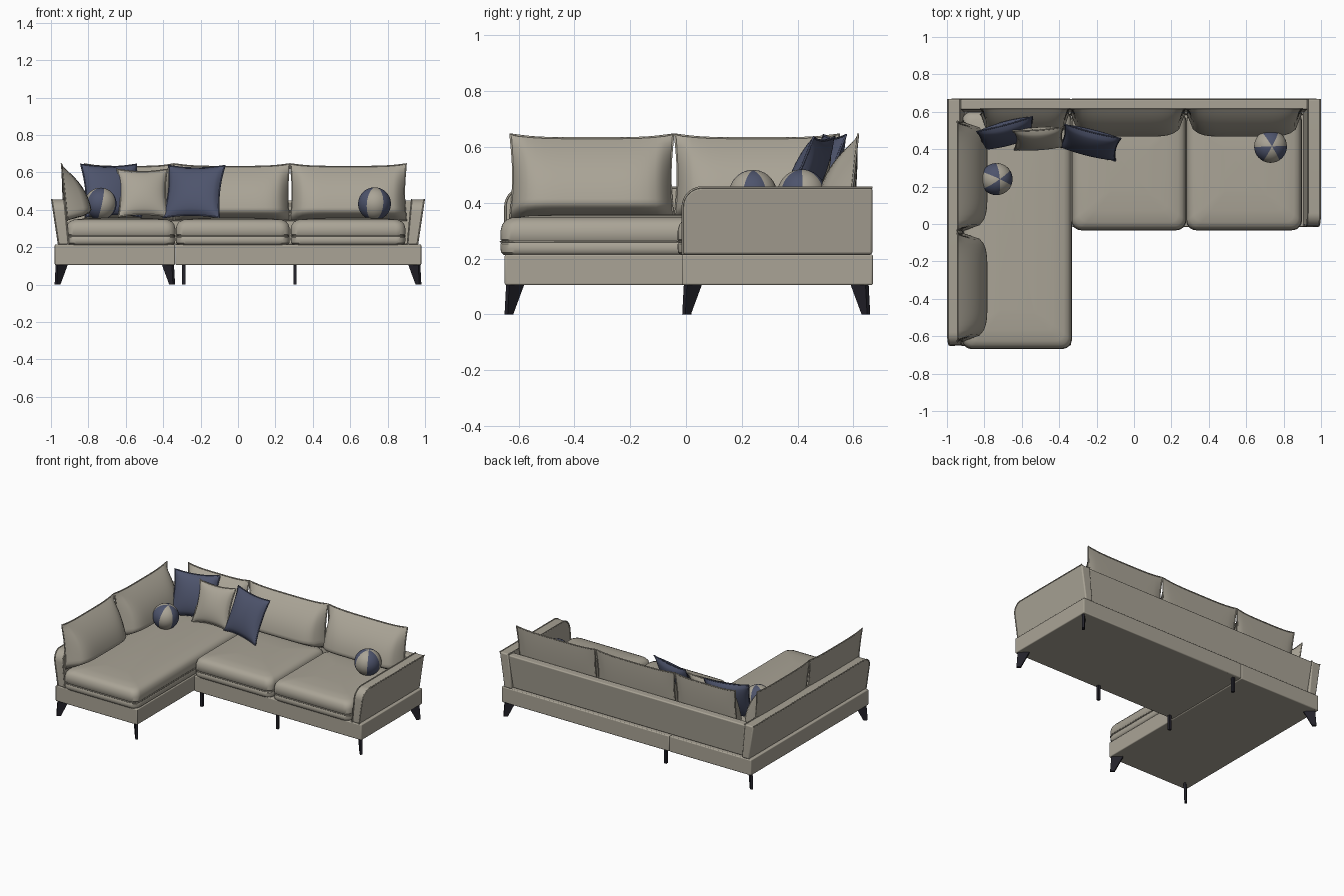
import bpy, bmesh, math
from mathutils import Matrix, Vector

cube = bpy.data.objects.get("Cube")
if cube:
    bpy.data.objects.remove(cube)


def material(name, rgb):
    m = bpy.data.materials.new(name)
    m.use_nodes = True
    m.diffuse_color = (*rgb, 1)
    m.node_tree.nodes["Principled BSDF"].inputs["Base Color"].default_value = (*rgb, 1)
    return m


BEIGE = material("beige fabric", (0.40, 0.37, 0.305))
NAVY = material("navy fabric", (0.075, 0.088, 0.15))
DARK = material("dark leg", (0.016, 0.015, 0.022))


def finish(name, bm, mats, bevel=0, angle=40):
    bmesh.ops.recalc_face_normals(bm, faces=bm.faces)
    me = bpy.data.meshes.new(name)
    bm.to_mesh(me)
    bm.free()
    ob = bpy.data.objects.new(name, me)
    bpy.context.collection.objects.link(ob)
    for m in mats:
        me.materials.append(m)
    if bevel:
        mod = ob.modifiers.new("Bevel", "BEVEL")
        mod.width, mod.segments = bevel, 3
        mod.limit_method = "ANGLE"
    bpy.ops.object.select_all(action="DESELECT")
    ob.select_set(True)
    bpy.context.view_layer.objects.active = ob
    bpy.ops.object.shade_smooth_by_angle(angle=math.radians(angle))
    return ob


def loft(name, rings, mat, bevel=0):
    """Skin a stack of closed rings and cap both ends."""
    bm = bmesh.new()
    vs = [[bm.verts.new(p) for p in ring] for ring in rings]
    for a, b in zip(vs, vs[1:]):
        for i in range(len(a)):
            j = (i + 1) % len(a)
            bm.faces.new((a[i], a[j], b[j], b[i]))
    bm.faces.new(vs[0][::-1])
    bm.faces.new(vs[-1])
    return finish(name, bm, [mat], bevel)


def rect(x0, x1, y0, y1, z):
    return [(x0, y0, z), (x1, y0, z), (x1, y1, z), (x0, y1, z)]


def rounded_rect(x0, x1, y0, y1, z, r, steps=6):
    pts = []
    corners = [(x1 - r, y1 - r), (x0 + r, y1 - r), (x0 + r, y0 + r), (x1 - r, y0 + r)]
    for q, (cx, cy) in enumerate(corners):
        for k in range(steps + 1):
            a = math.pi / 2 * (q + k / steps)
            pts.append((cx + r * math.cos(a), cy + r * math.sin(a), z))
    return pts


def tube(name, pts, radius, mat, closed=False):
    cu = bpy.data.curves.new(name, "CURVE")
    cu.dimensions = "3D"
    cu.bevel_depth, cu.bevel_resolution = radius, 1
    sp = cu.splines.new("POLY")
    sp.points.add(len(pts) - 1)
    for p, co in zip(sp.points, pts):
        p.co = (*co, 1)
    sp.use_cyclic_u = closed
    cu.materials.append(mat)
    ob = bpy.data.objects.new(name, cu)
    bpy.context.collection.objects.link(ob)
    return ob


# Base plinths
BASE_Z, DECK, ARM_TOP = 0.105, 0.215, 0.455
for name, box in (("chaise_base", (-0.98, -0.337, -0.65, 0.67)),
                  ("main_base", (-0.335, 0.98, -0.015, 0.67))):
    loft(name, [rect(*box, BASE_Z), rect(*box, DECK)], BEIGE, 0.006)


# Arms: side profile with a rounded front top corner, flared outward
def arm(name, side, y_front):
    r, y_back = 0.07, 0.668
    prof = [(y_back, DECK), (y_front, DECK)]
    for k in range(9):
        a = math.pi / 2 * k / 8
        prof.append((y_front + r - r * math.cos(a), ARM_TOP - r + r * math.sin(a)))
    prof.append((y_back, ARM_TOP))

    def skin(x_low, x_high):
        return [(side * (x_low + (x_high - x_low) * (z - DECK) / (ARM_TOP - DECK)), y, z)
                for y, z in prof]
    inner, outer = skin(0.905, 0.928), skin(0.962, 0.998)
    loft(name, [inner, outer], BEIGE, 0.008)
    tube(name + "_inner_piping", inner[1:], 0.004, BEIGE)
    tube(name + "_outer_piping", [(x - side * 0.002, y, z) for x, y, z in outer[1:]], 0.004, BEIGE)


arm("left_arm", 1, -0.012)
arm("right_arm", -1, -0.648)

# Backrest panel
loft("back_panel", [rect(-0.91, 0.91, 0.595, 0.645, DECK),
                    rect(-0.93, 0.93, 0.612, 0.668, ARM_TOP - 0.005)], BEIGE, 0.008)

# Seat cushions: rounded plan, seam groove, crowned top
SEAT_LAYERS = [(0.012, 0.213), (0.002, 0.222), (0, 0.235), (0, 0.252), (0.006, 0.26),
               (0, 0.268), (0, 0.3), (0.006, 0.322), (0.018, 0.337), (0.04, 0.347),
               (0.1, 0.354), (0.2, 0.358)]


def seat(name, x0, x1, y0, y1):
    rings = [rounded_rect(x0 + d, x1 - d, y0 + d, y1 - d, z, max(0.05 - d * 0.2, 0.01))
             for d, z in SEAT_LAYERS]
    loft(name, rings, BEIGE)
    tube(name + "_piping", rounded_rect(x0, x1, y0, y1, 0.26, 0.05), 0.0035, BEIGE, True)


seat("chaise_seat", -0.918, -0.335, -0.665, 0.6)
seat("middle_seat", -0.332, 0.276, -0.03, 0.6)
seat("left_seat", 0.282, 0.895, -0.03, 0.6)


# Pillows: two bulging sheets joined at a seam, standing on local z = 0
def pillow(name, w, h, front, back, mat, place, sag=0.015, skew=False, n=20):
    def point(i, j, sign):
        u, v = 2 * i / n - 1, 2 * j / n - 1
        t = j / n
        if skew:    # full at the foot, thin at the top
            body = (1 - u ** 6) ** 0.5 * (1 - t ** 2.4) * min(1, (t / 0.12) ** 0.5)
            x = u * (w / 2 - 0.01 * math.sin(math.pi * t))
            z = t * (h - sag * (1 - u ** 4))
        else:
            body = ((1 - u ** 2) * (1 - v ** 2)) ** 0.5
            x = u * (w / 2 - sag * (1 - v * v))
            z = h / 2 + v * (h / 2 - sag * (1 - u * u))
        return Vector((x, (-front if sign < 0 else back) * body, z))

    bm = bmesh.new()
    for sign in (-1, 1):
        g = [[bm.verts.new(point(i, j, sign)) for j in range(n + 1)] for i in range(n + 1)]
        for i in range(n):
            for j in range(n):
                bm.faces.new((g[i][j], g[i + 1][j], g[i + 1][j + 1], g[i][j + 1]))
    bmesh.ops.remove_doubles(bm, verts=bm.verts, dist=0.0001)
    ob = finish(name, bm, [mat], angle=60)
    ob.matrix_world = place
    edge = ([(i, 0) for i in range(n)] + [(n, j) for j in range(n)]
            + [(n - i, n) for i in range(n)] + [(0, n - j) for j in range(n)])
    tube(name + "_piping", [point(i, j, 1) for i, j in edge], 0.004, mat, True).matrix_world = place


def placed(x, y, z, yaw, lean):
    return (Matrix.Translation((x, y, z)) @ Matrix.Rotation(math.radians(yaw), 4, "Z")
            @ Matrix.Rotation(math.radians(-lean), 4, "X"))


# Back cushions along the rear, then along the chaise side
for name, x0, x1 in (("corner_back_cushion", -0.82, -0.345), ("middle_back_cushion", -0.34, 0.276),
                     ("left_back_cushion", 0.28, 0.9)):
    pillow(name, x1 - x0, 0.305, 0.125, 0.015, BEIGE,
           placed((x0 + x1) / 2, 0.585, 0.343, 0, 6), skew=True)
for name, y0, y1 in (("chaise_front_cushion", -0.63, -0.045), ("chaise_rear_cushion", -0.04, 0.55)):
    pillow(name, y1 - y0, 0.305, 0.135, 0.015, BEIGE,
           placed(-0.912, (y0 + y1) / 2, 0.343, 90, 6), skew=True)

# Throw pillows
pillow("navy_corner_pillow", 0.31, 0.3, 0.05, 0.05, NAVY, placed(-0.665, 0.435, 0.362, 15, 20))
pillow("beige_pillow", 0.27, 0.275, 0.045, 0.045, BEIGE, placed(-0.505, 0.405, 0.362, 4, 22))
pillow("navy_front_pillow", 0.31, 0.305, 0.05, 0.05, NAVY, placed(-0.25, 0.375, 0.358, -14, 24))


# Ball cushions with six alternating segments
def ball(name, loc, r, turn, tilt):
    bm = bmesh.new()
    bmesh.ops.create_uvsphere(bm, u_segments=36, v_segments=18, radius=r)
    for f in bm.faces:
        c = f.calc_center_median()
        sector = math.floor(math.degrees(math.atan2(c.y, c.x)) / 60 + 6)
        f.material_index = sector % 2
    ob = finish(name, bm, [BEIGE, NAVY], angle=60)
    ob.matrix_world = (Matrix.Translation(loc) @ Matrix.Rotation(math.radians(tilt), 4, "Y")
                       @ Matrix.Rotation(math.radians(turn), 4, "Z"))


ball("right_ball", (-0.735, 0.24, 0.432), 0.086, 35, 12)
ball("left_ball", (0.73, 0.415, 0.432), 0.088, 2, 5)


# Corner legs: thin tapered blades set on the diagonal
def blade_leg(name, x, y, sx, sy):
    out = Vector((sx, sy, 0)).normalized()
    across = Vector((-out.y, out.x, 0)) * 0.008
    corner = Vector((x, y, 0))

    def ring(near, far, z):
        a, b = corner + out * near, corner + out * far
        up = Vector((0, 0, z))
        return [a - across + up, b - across + up, b + across + up, a + across + up]
    loft(name, [ring(-0.024, 0.004, 0), ring(-0.08, -0.004, BASE_Z + 0.002)], DARK)


for name, x, y, sx, sy in (("chaise_front_right_leg", -0.972, -0.642, -1, -1),
                           ("chaise_front_left_leg", -0.345, -0.642, 1, -1),
                           ("main_front_left_leg", 0.972, -0.005, 1, -1),
                           ("rear_left_leg", 0.972, 0.652, 1, 1),
                           ("rear_right_leg", -0.972, 0.652, -1, 1)):
    blade_leg(name, x, y, sx, sy)

# Straight middle legs
for name, x, y in (("inner_front_leg", -0.29, 0.01), ("inner_rear_leg", -0.29, 0.64),
                   ("middle_front_leg", 0.305, 0.01)):
    s = 0.009
    loft(name, [rect(x - s, x + s, y - s, y + s, z) for z in (0, BASE_Z + 0.002)], DARK)
